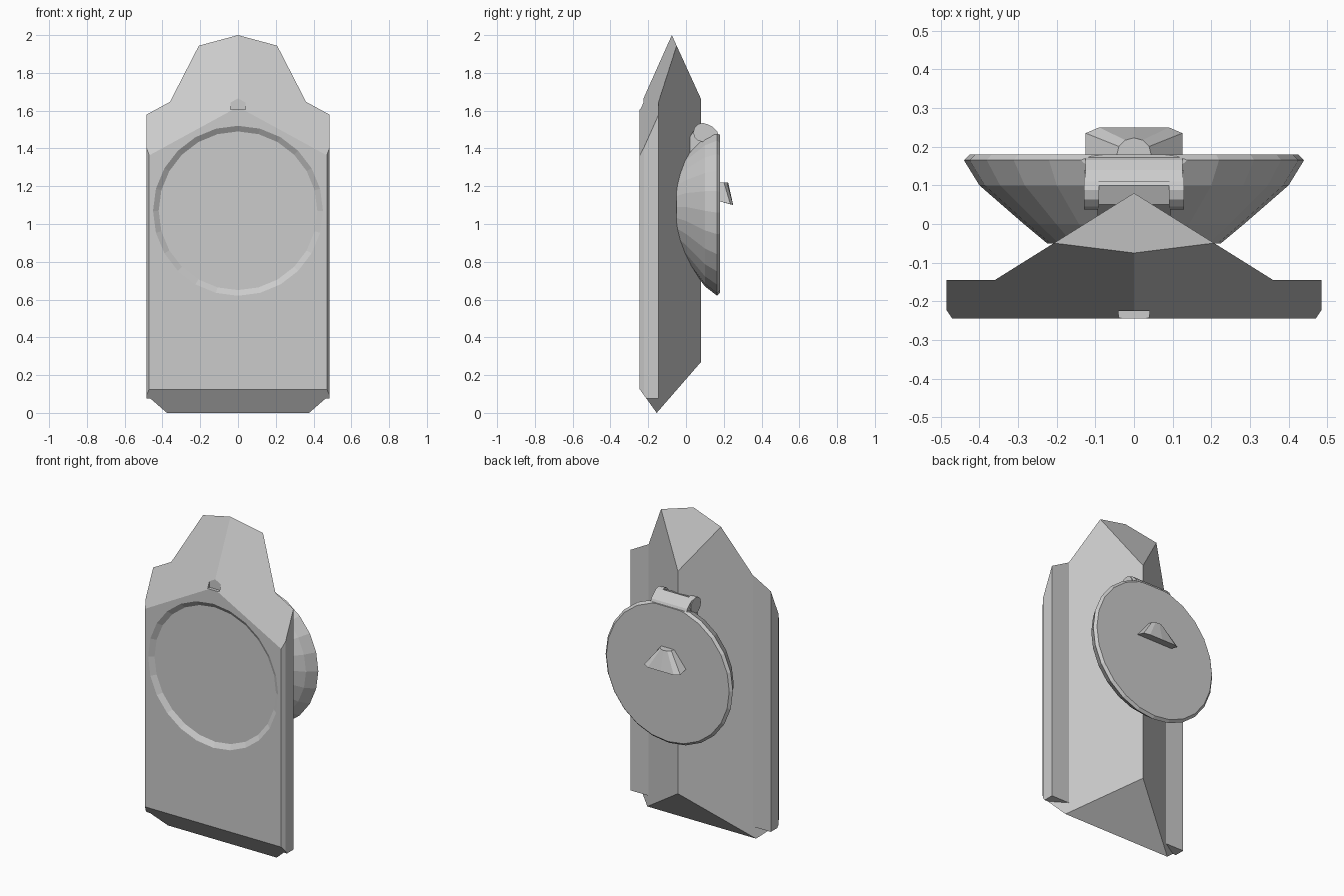
import bpy, bmesh
from math import sin, cos, pi
from mathutils import Vector

if "Cube" in bpy.data.objects:
    bpy.data.objects.remove(bpy.data.objects["Cube"])


def finish(name, bm):
    bmesh.ops.recalc_face_normals(bm, faces=bm.faces)
    me = bpy.data.meshes.new(name)
    bm.to_mesh(me)
    bm.free()
    ob = bpy.data.objects.new(name, me)
    bpy.context.collection.objects.link(ob)
    return ob


def loft(rings):
    """Skin a list of equal-length point rings and cap both ends."""
    bm = bmesh.new()
    vs = [[bm.verts.new(p) for p in r] for r in rings]
    n = len(rings[0])
    for a, b in zip(vs, vs[1:]):
        for i in range(n):
            j = (i + 1) % n
            bm.faces.new((a[i], a[j], b[j], b[i]))
    bm.faces.new(vs[0])
    bm.faces.new(vs[-1])
    bmesh.ops.recalc_face_normals(bm, faces=bm.faces)
    return bm


def prism_z(pts, z0, z1):
    return loft([[(x, y, z) for x, y in pts] for z in (z0, z1)])


def prism_x(pts, x0, x1):
    return loft([[(x, y, z) for y, z in pts] for x in (x0, x1)])


def circle(y, r, zc, n=24):
    return [(r * sin(2 * pi * i / n), y, zc + r * cos(2 * pi * i / n)) for i in range(n)]


def slice_off(bm, co, no):
    """Remove everything on the normal side of a plane and close the cut."""
    geom = bm.verts[:] + bm.edges[:] + bm.faces[:]
    res = bmesh.ops.bisect_plane(bm, geom=geom, dist=1e-5, plane_co=co,
                                 plane_no=Vector(no).normalized(), clear_outer=True)
    edges = [g for g in res["geom_cut"] if isinstance(g, bmesh.types.BMEdge)]
    if edges:
        bmesh.ops.edgeloop_fill(bm, edges=edges)


# Sloping planes shared by the body and its side rails
ENDS = [((0, -0.245, 1.62), (0.546, -2.235, 1)),     # top front right
        ((0, -0.245, 1.62), (-0.546, -2.235, 1)),    # top front left
        ((0, -0.075, 2.0), (0, 2.19, 1)),            # top back
        ((0, -0.245, 0.125), (0, -1.39, -1)),        # bottom front
        ((0, -0.155, 0.0), (0, 1.15, -1))]           # bottom back


def trim_ends(bm):
    for co, no in ENDS:
        slice_off(bm, co, no)


def cut(ob, bm):
    cutter = finish("cutter", bm)
    cutter.hide_render = True
    mod = ob.modifiers.new("cut", 'BOOLEAN')
    mod.operation = 'DIFFERENCE'
    mod.solver = 'EXACT'
    mod.object = cutter
    bpy.context.view_layer.objects.active = ob
    bpy.ops.object.modifier_apply(modifier=mod.name)
    bpy.data.objects.remove(cutter)


# Main triangular body
bm = prism_z([(0, 0.08), (0.485, -0.223), (0.47, -0.245),
              (-0.47, -0.245), (-0.485, -0.223)], -0.3, 2.3)
trim_ends(bm)
body = finish("body", bm)

# Shallow round pocket in the front, and the small notch above it
cut(body, loft([circle(-0.265, 0.48, 1.07), circle(-0.225, 0.42, 1.07)]))
cut(body, prism_x([(-0.3, 1.605), (-0.225, 1.605), (-0.225, 1.7), (-0.3, 1.7)], -0.04, 0.04))

# Side rails
for s, side in ((1, "right"), (-1, "left")):
    bm = prism_z([(s * 0.36, -0.145), (s * 0.485, -0.145), (s * 0.485, -0.223)], 0.075, 2.3)
    trim_ends(bm)
    finish("side_rail_" + side, bm)

# Round bowl on the back, flattened at the top
bm = loft([circle(y, r, z) for y, r, z in (
    (0.18, 0.425, 1.06), (0.165, 0.44, 1.06), (0.10, 0.40, 1.07),
    (0.0, 0.285, 1.09), (-0.05, 0.225, 1.09))])
slice_off(bm, (0, 0, 1.475), (0, 0, 1))
finish("back_bowl", bm)

# Hinge at the top of the bowl: centre block, rear lip and end pins
finish("hinge_block", prism_x([(0.0, 1.36), (0.02, 1.46), (0.05, 1.51), (0.10, 1.53),
                               (0.14, 1.51), (0.14, 1.36)], -0.095, 0.095))
finish("hinge_lip", prism_x([(0.11, 1.36), (0.11, 1.53), (0.14, 1.515), (0.165, 1.49),
                             (0.178, 1.46), (0.178, 1.36)], -0.125, 0.125))
pin = [(0.088 + 0.05 * cos(pi * i / 6), 1.485 + 0.05 * sin(pi * i / 6)) for i in range(12)]
for s, side in ((1, "right"), (-1, "left")):
    finish("hinge_pin_" + side, prism_x(pin, s * 0.09, s * 0.13))

# Hook on the back: rounded top flaring to a wide lower edge
top = [(0.045 * cos(pi * i / 6), 0.178 + 0.045 * sin(pi * i / 6), 1.22) for i in range(7)]
low = [(0.125, 0.178, 1.12), (0.125, 0.235, 1.105), (0.09, 0.25, 1.10), (0, 0.25, 1.10),
       (-0.09, 0.25, 1.10), (-0.125, 0.235, 1.105), (-0.125, 0.178, 1.12)]
finish("hook", loft([top, low]))
